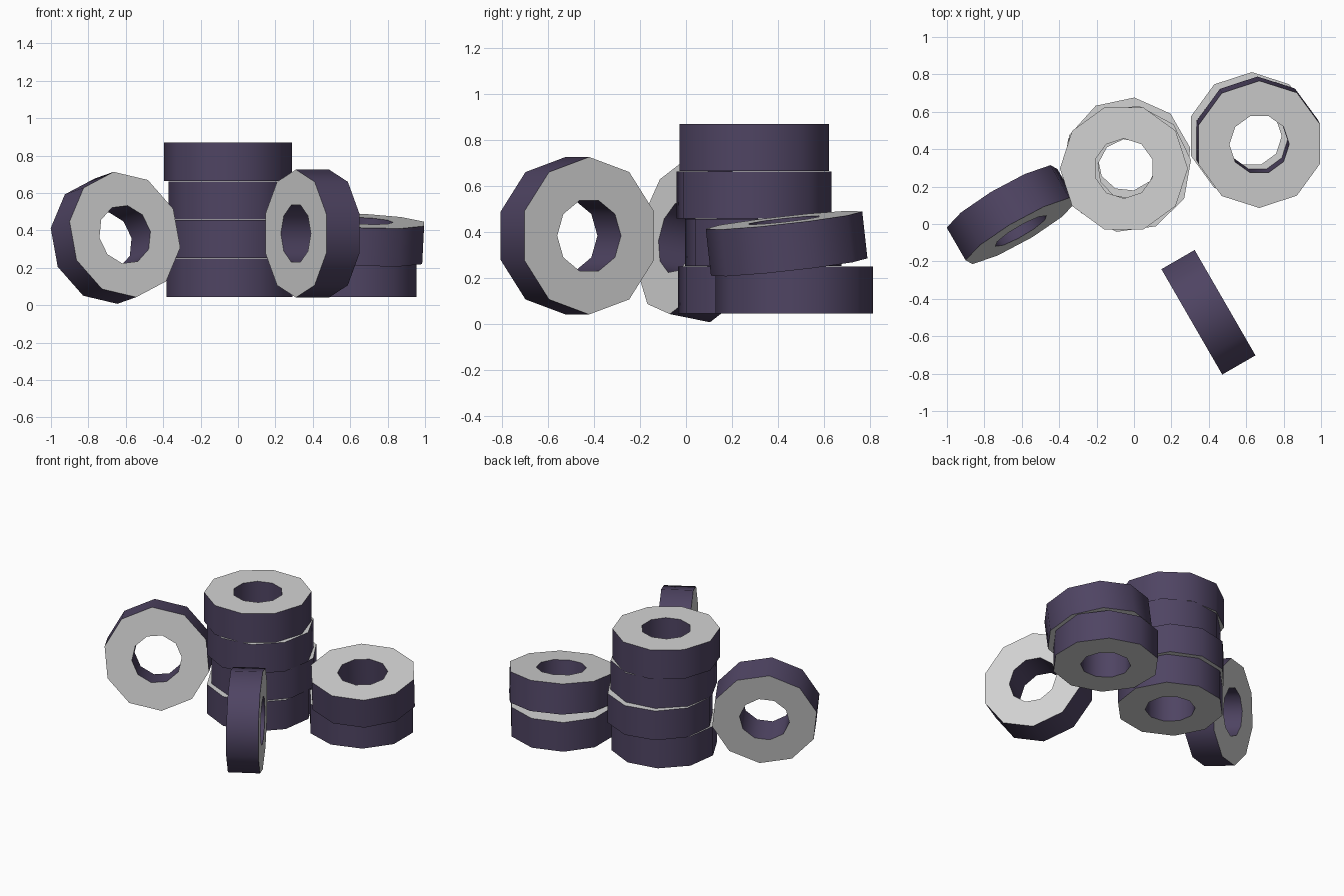
import bpy, math
from mathutils import Vector, Matrix

if "Cube" in bpy.data.objects:
    bpy.data.objects.remove(bpy.data.objects["Cube"])

SIDES, R_OUT, R_IN, WIDTH = 10, 0.342, 0.16, 0.205


def material(name, rgb):
    m = bpy.data.materials.new(name)
    m.diffuse_color = (*rgb, 1)
    m.use_nodes = True
    m.node_tree.nodes["Principled BSDF"].inputs["Base Color"].default_value = m.diffuse_color
    return m


rubber = material("dark purple rubber", (0.078, 0.058, 0.124))
wall = material("light grey sidewall", (0.65, 0.65, 0.65))


def tyre(name, centre, axis=(0, 0, 1), right=(1, 0, 0), angle=90):
    """Ten-sided ring; angle (degrees) turns the first outer corner from 'right'."""
    verts, faces = [], []
    h, n, a0 = WIDTH / 2, SIDES, math.radians(angle)
    # rings: outer low, outer high, inner low, inner high (inner turned half a side)
    for r, shift in ((R_OUT, 0), (R_IN, 0.5)):
        for z in (-h, h):
            for i in range(n):
                a = a0 + (i + shift) * math.tau / n
                verts.append((r * math.cos(a), r * math.sin(a), z))
    for i in range(n):
        j = (i + 1) % n
        ol, oh, il, ih = 0, n, 2 * n, 3 * n
        faces += [(ol + i, ol + j, oh + j, oh + i),      # tread
                  (il + j, il + i, ih + i, ih + j),      # hole
                  (oh + i, oh + j, ih + i), (ih + i, oh + j, ih + j),   # upper wall
                  (ol + j, ol + i, il + i), (ol + j, il + i, il + j)]   # lower wall
    me = bpy.data.meshes.new(name)
    me.from_pydata(verts, [], faces)
    me.materials.append(rubber)
    me.materials.append(wall)
    for p in me.polygons:
        p.material_index = 1 if abs(p.normal.z) > 0.5 else 0
    ob = bpy.data.objects.new(name, me)
    bpy.context.collection.objects.link(ob)
    w = Vector(axis).normalized()
    v = w.cross(Vector(right)).normalized()
    u = v.cross(w)
    ob.matrix_world = Matrix.Translation(centre) @ Matrix((u, v, w)).transposed().to_4x4()
    bpy.ops.object.select_all(action='DESELECT')
    ob.select_set(True)
    bpy.context.view_layer.objects.active = ob
    bpy.ops.object.shade_smooth_by_angle(angle=math.radians(45))


# tall stack of four, each slightly shifted and turned
for k, (x, y, ang) in enumerate([(-0.045, 0.305, 82), (-0.034, 0.336, 84),
                                 (-0.034, 0.295, 80), (-0.054, 0.297, 72)]):
    tyre(f"stack_tyre_{k + 1}", (x, y, 0.147 + k * 0.2065), angle=ang)

# low stack of two, the upper one tilted
tyre("low_stack_bottom_tyre", (0.63, 0.47, 0.147))
tyre("low_stack_tilted_tyre", (0.665, 0.437, 0.349), axis=(0.05, -0.11, 0.99))

# tyre leaning against the tall stack
t = math.radians(10)
tyre("leaning_tyre", (-0.655, 0.05, 0.36),
     axis=(0.5 * math.cos(t), -0.866 * math.cos(t), math.sin(t)),
     right=(0.866, 0.5, 0), angle=96)

# tyre standing upright in front
tyre("standing_tyre", (0.398, -0.472, 0.383), axis=(0.866, 0.5, 0), right=(-0.5, 0.866, 0))
